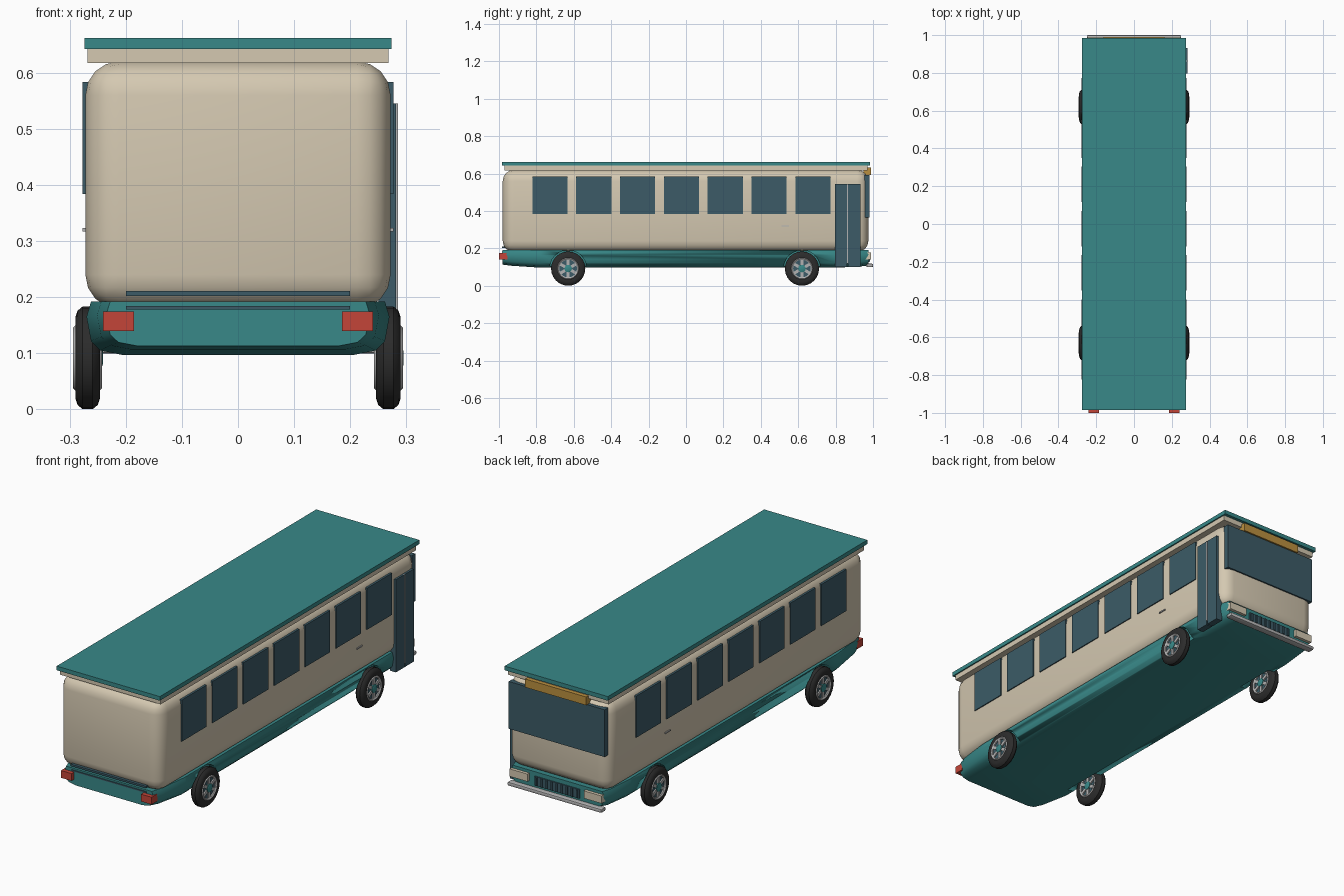
import bpy, bmesh, math
from mathutils import Matrix

if "Cube" in bpy.data.objects:
    bpy.data.objects.remove(bpy.data.objects["Cube"])

def mat(name, r, g, b):
    m = bpy.data.materials.new(name)
    m.diffuse_color = (r, g, b, 1)
    m.use_nodes = True
    m.node_tree.nodes["Principled BSDF"].inputs["Base Color"].default_value = m.diffuse_color
    return m

TEAL = mat("teal", 0.04, 0.25, 0.25)
CREAM = mat("cream", 0.66, 0.58, 0.44)
GLASS = mat("glass", 0.045, 0.105, 0.135)
RUBBER = mat("rubber", 0.025, 0.025, 0.025)
STEEL = mat("steel", 0.45, 0.45, 0.45)
RED = mat("red", 0.55, 0.06, 0.04)
AMBER = mat("amber", 0.5, 0.28, 0.05)

def finish(name, bm, material, smooth=False):
    bmesh.ops.recalc_face_normals(bm, faces=bm.faces)
    me = bpy.data.meshes.new(name)
    bm.to_mesh(me)
    bm.free()
    ob = bpy.data.objects.new(name, me)
    bpy.context.collection.objects.link(ob)
    if material:
        me.materials.append(material)
    if smooth:
        bpy.ops.object.select_all(action='DESELECT')
        ob.select_set(True)
        bpy.context.view_layer.objects.active = ob
        bpy.ops.object.shade_smooth_by_angle(angle=math.radians(35))
    return ob

def box(name, x, y, z, material, bevel=0, segments=3):
    """Box from (min, max) ranges, with optional rounded edges."""
    bm = bmesh.new()
    bmesh.ops.create_cube(bm, size=1)
    for v in bm.verts:
        v.co = [(lo + hi) / 2 + c * (hi - lo) for c, (lo, hi) in zip(v.co, (x, y, z))]
    if bevel:
        bmesh.ops.bevel(bm, geom=bm.edges[:], offset=bevel, segments=segments,
                        profile=0.5, affect='EDGES')
    return finish(name, bm, material, smooth=bool(bevel))

def loft(name, rings, material, closed=False, smooth=True):
    """Skin a list of equal-length point rings."""
    bm = bmesh.new()
    vs = [[bm.verts.new(p) for p in r] for r in rings]
    n = len(vs[0])
    for a, b in zip(vs, vs[1:] + (vs[:1] if closed else [])):
        for i in range(n):
            j = (i + 1) % n
            bm.faces.new((a[i], a[j], b[j], b[i]))
    if not closed:
        bm.faces.new(vs[0])
        bm.faces.new(vs[-1])
    return finish(name, bm, material, smooth)

def lathe_x(name, profile, centre, material, closed=False, n=24):
    """Spin (x, radius) points about an axis parallel to x."""
    cx, cy, cz = centre
    rings = [[(cx + x, cy + r * math.cos(2 * math.pi * i / n),
               cz + r * math.sin(2 * math.pi * i / n)) for i in range(n)]
             for x, r in profile]
    return loft(name, rings, material, closed)

# Cabin shell and roof
box("cabin", (-0.272, 0.272), (-0.98, 0.975), (0.18, 0.62), CREAM, 0.06, 4)
box("roof_cornice", (-0.268, 0.268), (-0.97, 0.97), (0.617, 0.643), CREAM)
box("roof", (-0.274, 0.274), (-0.985, 0.985), (0.642, 0.662), TEAL)

# Lower skirt: boat-shaped, tapering at both ends
half = [(0.262, 0.192), (0.27, 0.165), (0.262, 0.122), (0.245, 0.105), (0.205, 0.097)]
section = half + [(-x, z) for x, z in reversed(half)]
rings = []
for y, sx, lift in [(-0.98, 0.87, 0.016), (-0.93, 0.93, 0.01), (-0.78, 1, 0),
                    (0.80, 1, 0), (0.93, 0.96, 0.006), (0.975, 0.91, 0.012)]:
    rings.append([(x * sx, y, 0.192 - (0.192 - z) * (1 - lift / 0.095)) for x, z in section])
skirt = loft("skirt", rings, TEAL)

# Wheels and wheel wells
WHEEL_Y, WHEEL_Z = (-0.63, 0.62), 0.092
tyre = [(-0.022, 0.058), (-0.022, 0.072), (-0.018, 0.084), (-0.009, 0.0915),
        (0.009, 0.0915), (0.018, 0.084), (0.022, 0.072), (0.022, 0.058), (0, 0.054)]
rim = [(-0.022, 0.058), (-0.026, 0.054), (-0.022, 0.047), (0.022, 0.047),
       (0.026, 0.054), (0.022, 0.058)]
for side, s in (("right", 1), ("left", -1)):
    for end, y in zip(("rear", "front"), WHEEL_Y):
        tag = f"{end}_{side}"
        c = (s * 0.268, y, WHEEL_Z)
        cutter = lathe_x("well_cutter_" + tag, [(-0.03, 0.099), (0.06, 0.099)], c, None)
        cutter.hide_render = True
        cutter.hide_viewport = True
        mod = skirt.modifiers.new("well", 'BOOLEAN')
        mod.operation = 'DIFFERENCE'
        mod.solver = 'EXACT'
        mod.object = cutter
        lathe_x("tyre_" + tag, tyre, c, RUBBER, closed=True)
        lathe_x("rim_" + tag, rim, c, STEEL, closed=True)
        lathe_x("wheel_disc_" + tag, [(-0.016, 0.048), (0.016, 0.048)], c, GLASS)
        lathe_x("hub_" + tag, [(-0.024, 0.02), (0.024, 0.02), (0.027, 0.012)], c, TEAL, n=12)
        # Six spokes per wheel
        bm = bmesh.new()
        for k in range(6):
            m = (Matrix.Translation(c) @ Matrix.Rotation(k * math.pi / 3, 4, 'X')
                 @ Matrix.Translation((0, 0, 0.034)) @ Matrix.Diagonal((0.044, 0.016, 0.03, 1)))
            bmesh.ops.create_cube(bm, size=1, matrix=m)
        finish("spokes_" + tag, bm, STEEL)

# Side windows and side handles
for side, s in (("right", 1), ("left", -1)):
    xr = sorted((s * 0.262, s * 0.277))
    for i in range(7):
        y = -0.728 + 0.2345 * i
        box(f"window_{side}_{i + 1}", xr, (y - 0.094, y + 0.094), (0.384, 0.584), GLASS)
    box(f"side_handle_{side}", sorted((s * 0.268, s * 0.277)), (0.51, 0.55), (0.317, 0.323), STEEL)

# Folding passenger door with a centre rail
for name, y0, y1 in (("rear", 0.796, 0.860), ("front", 0.865, 0.932)):
    box("door_leaf_" + name, (0.25, 0.282), (y0, y1), (0.10, 0.545), GLASS)
box("door_rail", (0.275, 0.285), (0.860, 0.865), (0.12, 0.545), STEEL)

# Nose: windscreen, destination sign, grille, lights, bumper
box("windscreen", (-0.255, 0.255), (0.955, 0.982), (0.365, 0.592), GLASS)
box("destination_sign", (-0.162, 0.162), (0.95, 0.99), (0.592, 0.632), AMBER)
box("grille", (-0.12, 0.12), (0.94, 0.98), (0.128, 0.172), GLASS)
for i in range(9):
    x = -0.108 + 0.027 * i
    box(f"grille_slat_{i + 1}", (x - 0.004, x + 0.004), (0.975, 0.985), (0.13, 0.17), GLASS)
box("bumper", (-0.25, 0.25), (0.965, 1.0), (0.100, 0.118), STEEL, 0.005, 2)

# Tail: trim bars and lamps
box("rear_trim", (-0.2, 0.2), (-0.985, -0.96), (0.202, 0.211), GLASS)
box("rear_lower_trim", (-0.2, 0.2), (-0.984, -0.96), (0.178, 0.184), GLASS)
for side, s in (("right", 1), ("left", -1)):
    box("headlight_" + side, sorted((s * 0.15, s * 0.245)), (0.955, 0.99), (0.142, 0.178), CREAM)
    box("tail_light_" + side, sorted((s * 0.185, s * 0.241)), (-1.0, -0.955), (0.14, 0.175), RED)
